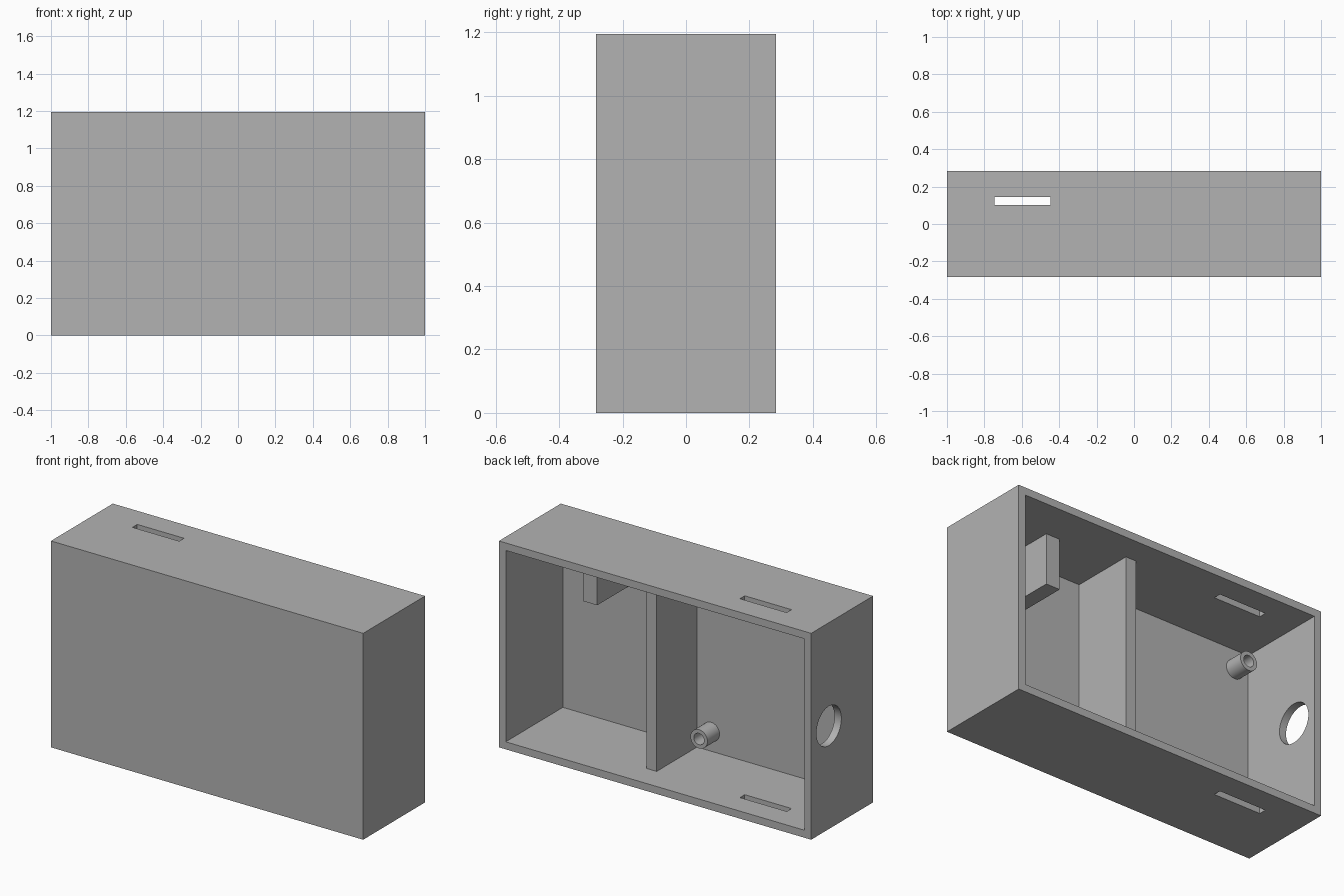
import bpy
from mathutils import Vector

if "Cube" in bpy.data.objects:
    bpy.data.objects.remove(bpy.data.objects["Cube"], do_unlink=True)

# Overall enclosure dimensions
HX, HY, H = 1.0, 0.283, 1.195
WALL = 0.0435
FRONT = -HY + WALL          # inner surface of the front wall
BITE = 0.01                 # how far inner parts sink into the walls

grey = bpy.data.materials.new("plain_grey")
grey.use_nodes = True
grey.diffuse_color = (0.45, 0.45, 0.45, 1)
grey.node_tree.nodes["Principled BSDF"].inputs["Base Color"].default_value = (0.45, 0.45, 0.45, 1)


def box(name, low, high):
    low, high = Vector(low), Vector(high)
    bpy.ops.mesh.primitive_cube_add(size=1, location=(low + high) / 2)
    ob = bpy.context.object
    ob.name = name
    ob.scale = high - low
    bpy.ops.object.transform_apply(location=False, rotation=False, scale=True)
    ob.data.materials.append(grey)
    return ob


def cylinder(name, radius, length, centre, axis):
    bpy.ops.mesh.primitive_cylinder_add(vertices=48, radius=radius, depth=length, location=centre)
    ob = bpy.context.object
    ob.name = name
    ob.rotation_euler = Vector(axis).to_track_quat("Z", "Y").to_euler()
    bpy.ops.object.transform_apply(location=False, rotation=True, scale=False)
    ob.data.materials.append(grey)
    return ob


def cut(target, cutter):
    mod = target.modifiers.new("cut", "BOOLEAN")
    mod.operation = "DIFFERENCE"
    mod.solver = "EXACT"
    mod.object = cutter
    bpy.context.view_layer.objects.active = target
    bpy.ops.object.modifier_apply(modifier=mod.name)
    bpy.data.objects.remove(cutter, do_unlink=True)


def smooth(ob):
    bpy.ops.object.select_all(action="DESELECT")
    ob.select_set(True)
    bpy.context.view_layer.objects.active = ob
    bpy.ops.object.shade_smooth_by_angle(angle=0.6)


# Shell, open at the back
shell = box("enclosure_shell", (-HX, -HY, 0), (HX, HY, H))
cut(shell, box("cavity_cutter", (-HX + WALL, FRONT, WALL), (HX - WALL, HY + 0.1, H - WALL)))

# Slot through both top and bottom, round port in the side wall
cut(shell, box("slot_cutter", (-0.747, 0.101, -0.1), (-0.447, 0.145, H + 0.1)))
cut(shell, cylinder("port_cutter", 0.114, 0.3, (-HX, 0.121, H / 2), (1, 0, 0)))
smooth(shell)

# Divider between the two compartments
box("divider", (0.097, FRONT - BITE, WALL - BITE), (0.162, 0.13, H - WALL + BITE))

# Block hanging from the ceiling of the small compartment
box("ceiling_block", (0.534, FRONT - BITE, 0.858), (0.622, 0.05, H - WALL + BITE))

# Hollow mounting posts at the corners of the large compartment
POST = 0.111
for side, sx in (("left", 1), ("right", -1)):
    for level, sz in (("lower", -1), ("upper", 1)):
        centre = (-0.43 + sx * 0.437, FRONT + (POST - BITE) / 2, H / 2 + sz * 0.441)
        post = cylinder(f"post_{level}_{side}", 0.0545, POST + BITE, centre, (0, 1, 0))
        cut(post, cylinder("bore_cutter", 0.0326, POST * 2, centre, (0, 1, 0)))
        smooth(post)
